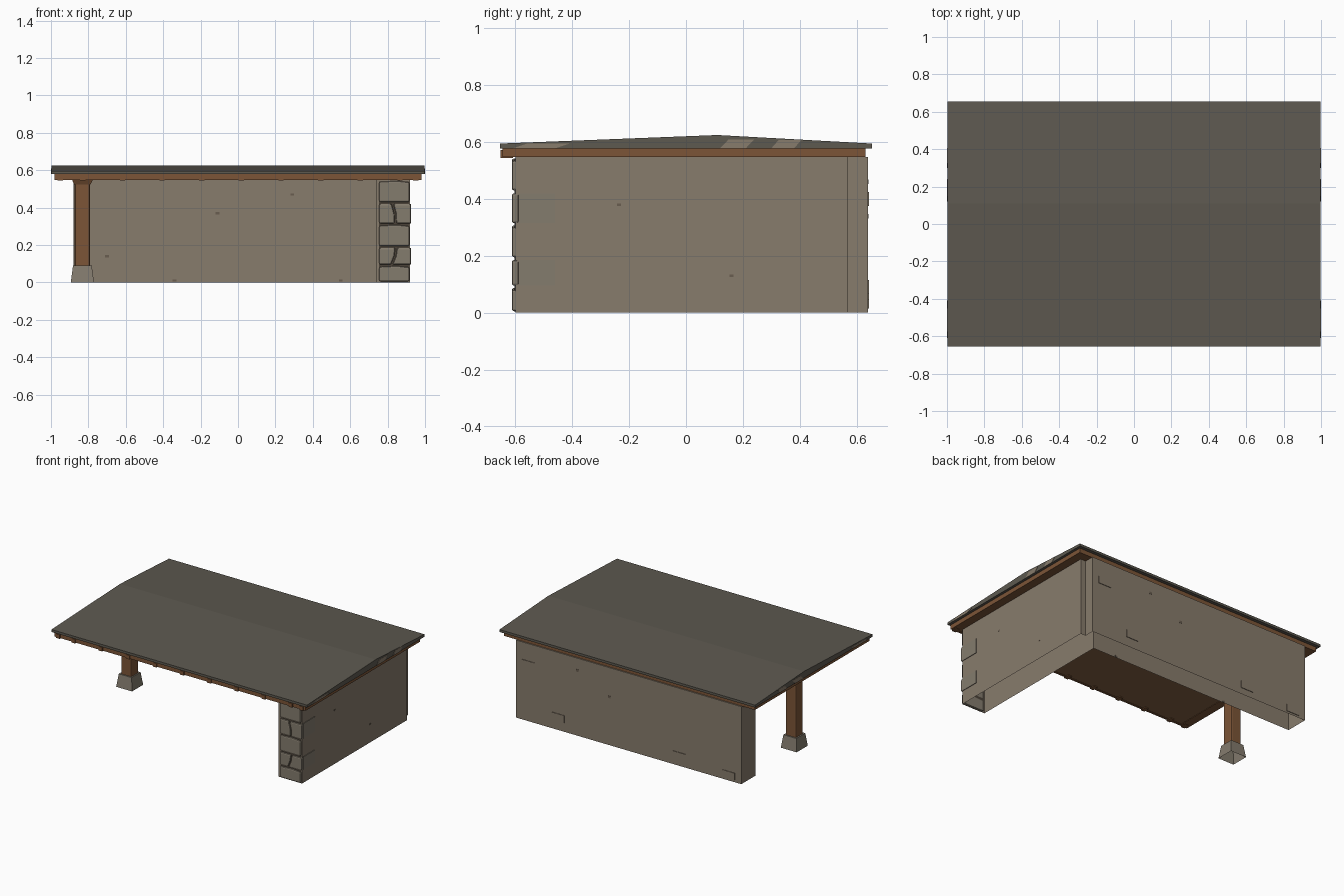
import bpy
import bmesh
from mathutils import Vector

if "Cube" in bpy.data.objects:
    bpy.data.objects.remove(bpy.data.objects["Cube"], do_unlink=True)


def material(name, red, green, blue):
    colour = (red, green, blue, 1)
    mat = bpy.data.materials.new(name)
    mat.use_nodes = True
    mat.diffuse_color = colour
    mat.node_tree.nodes["Principled BSDF"].inputs["Base Color"].default_value = colour
    return mat


plaster = material("plaster", 0.245, 0.2, 0.15)
stone = material("stone", 0.23, 0.2, 0.155)
mortar = material("dark mortar", 0.07, 0.055, 0.04)
slate = material("roof slate", 0.11, 0.1, 0.08)
wood = material("wood", 0.2, 0.09, 0.038)
ceiling_wood = material("ceiling wood", 0.23, 0.12, 0.055)
chipped = material("chipped plaster", 0.14, 0.11, 0.08)


def finish(name, bm, mat, bevel, hollow=False):
    """Turn the mesh into an object, with softened edges or an open underside where asked."""
    bmesh.ops.recalc_face_normals(bm, faces=bm.faces)
    if hollow:
        underside = [face for face in bm.faces if face.calc_center_median().z < 0.001]
        bmesh.ops.delete(bm, geom=underside, context="FACES")
    mesh = bpy.data.meshes.new(name)
    bm.to_mesh(mesh)
    bm.free()
    mesh.materials.append(mat)
    obj = bpy.data.objects.new(name, mesh)
    bpy.context.collection.objects.link(obj)
    if bevel:
        modifier = obj.modifiers.new("soft edges", "BEVEL")
        modifier.width = bevel
        modifier.segments = 2


# How an outline point and a depth become a position, for each direction of extrusion
placing = {
    "x": lambda across, height, depth: Vector((depth, across, height)),
    "y": lambda across, height, depth: Vector((across, depth, height)),
    "z": lambda across, along, depth: Vector((across, along, depth)),
}


def prism(name, outline, start, end, mat, axis="y", bevel=0, hollow=False):
    """Extrude an outline along the given axis."""
    place = placing[axis]
    bm = bmesh.new()
    face = bm.faces.new([bm.verts.new(place(*point, start)) for point in outline])
    extruded = bmesh.ops.extrude_face_region(bm, geom=[face])["geom"]
    moved = [part for part in extruded if isinstance(part, bmesh.types.BMVert)]
    bmesh.ops.translate(bm, verts=moved, vec=place(0, 0, end - start))
    if not any(face.is_valid and len(face.verts) == len(outline) and
               abs(face.calc_center_median().dot(place(0, 0, 1)) - start) < 0.0001 for face in bm.faces):
        bm.faces.new([vert for vert in bm.verts if vert not in moved])
    finish(name, bm, mat, bevel, hollow)


def box(name, mat, left, right, front, back, bottom, top):
    outline = [(left, bottom), (right, bottom), (right, top), (left, top)]
    prism(name, outline, front, back, mat)


def plate(name, mat, x, y, z, half_width, half_depth, half_height):
    box(name, mat, x - half_width, x + half_width, y - half_depth, y + half_depth,
        z - half_height, z + half_height)


def frustum(name, mat, x, y, half_bottom, half_top, bottom, top, bevel=0, hollow=False):
    bm = bmesh.new()
    bmesh.ops.create_cube(bm, size=2)
    for vert in bm.verts:
        upper = vert.co.z > 0
        half = half_top if upper else half_bottom
        vert.co = (x + vert.co.x * half, y + vert.co.y * half, top if upper else bottom)
    finish(name, bm, mat, bevel, hollow)


# Shared levels and edges
roof_bottom, roof_edge, ridge = 0.578, 0.595, 0.625
roof_half_depth, ridge_y = 0.655, 0.11
beam_bottom, beam_outer, beam_front, beam_back = 0.547, 0.98, -0.645, 0.632
wall_outer, wall_inner, wall_front, wall_back = 0.92, 0.738, -0.6, 0.64
notch, back_wall_inner, back_wall_half = 0.57, 0.48, 0.88
pillar_left = 0.755

# Low gabled roof, ridge set toward the back
gable = [(-roof_half_depth, roof_bottom), (roof_half_depth, roof_bottom),
         (roof_half_depth, roof_edge), (ridge_y, ridge), (-roof_half_depth, roof_edge)]
prism("roof", gable, -0.998, 0.998, slate, axis="x")

# Worn pale patches on both gable ends
for y, width in ((-0.61, 0.15), (0.12, 0.09), (0.3, 0.08)):
    slant = width / 3
    patch_top = roof_edge if y < 0 else roof_edge + slant / 2
    patch = [(y, roof_bottom), (y + width, roof_bottom), (y + width + slant, patch_top), (y + slant, patch_top)]
    for side in (-1, 1):
        prism("gable_patch", patch, side * 0.995, side, plaster, axis="x")

# Wooden eaves frame with a boarded ceiling inside
for side in (-1, 1):
    left, right = sorted((side * wall_outer, side * beam_outer))
    box("side_eaves_beam", wood, left, right, beam_front, beam_back, beam_bottom, roof_bottom)
box("front_eaves_beam", wood, -wall_outer, wall_outer, beam_front, -0.63, beam_bottom, roof_bottom)
box("back_eaves_beam", wood, -wall_outer, wall_outer, notch, beam_back, beam_bottom, roof_bottom)
box("ceiling", ceiling_wood, -wall_outer, wall_outer, -0.63, notch, 0.55, roof_bottom)

# Joist ends along the front eaves
joists = [-0.83 + 0.212 * step for step in range(9)]
for x in [-0.95, *joists, 0.95]:
    plate("joist_end", wood, x, -0.63, 0.558, 0.014, 0.022, 0.014)

# L-shaped wall shell, open below, with a notched outer corner
wall_plan = [(wall_inner, wall_front), (wall_outer, wall_front), (wall_outer, notch),
             (back_wall_half, notch), (back_wall_half, wall_back), (-back_wall_half, wall_back),
             (-back_wall_half, back_wall_inner), (wall_inner, back_wall_inner)]
prism("walls", wall_plan, 0, beam_bottom, plaster, axis="z", hollow=True)

# Stone facing on the front end of the side wall
box("stone_mortar", mortar, pillar_left, 0.914, wall_front - 0.004, wall_front + 0.01, 0.008, 0.54)


def facing_stone(outline):
    prism("facing_stone", outline, wall_front - 0.013, wall_front + 0.012, stone, bevel=0.008)


gap = 0.005
courses = [0, 0.09, 0.19, 0.31, 0.425, 0.545]
for course, (low, high) in enumerate(zip(courses, courses[1:])):
    low, high = low + gap, high - gap
    middle = (low + high) / 2
    if course % 2 == 0:
        # One wide stone with a slightly crooked top
        facing_stone([(pillar_left, low), (0.916, low), (0.916, high - gap),
                      (0.85, high + gap / 2), (pillar_left, high - gap / 2)])
        continue
    # Two stones with a bent joint, the outer one wrapping round the corner
    lean = 2 * gap if course == 1 else -2 * gap
    joint = [(0.832 - lean, low), (0.84, middle), (0.836 + lean, high)]
    inner = [(across - gap, height) for across, height in joint]
    outer = [(across + gap, height) for across, height in joint]
    facing_stone([(pillar_left, high), (pillar_left, low), *inner])
    facing_stone([(0.924, high), (0.924, low), *outer])
    box("corner_stone", stone, 0.9, 0.924, wall_front + 0.012, -0.46, low, high)

# Bricks just proud of the back wall
for x, z in ((0.78, 0.4), (0.55, 0.09), (-0.4, 0.07), (-0.78, 0.04)):
    plate("back_brick", plaster, x, wall_back, z, 0.05, 0.004, 0.025)

# Small chips in the plaster
for x, z in ((-0.7, 0.14), (-0.11, 0.37), (0.29, 0.47), (-0.34, 0.01), (0.55, 0.01)):
    plate("front_chip", chipped, x, back_wall_inner, z, 0.01, 0.002, 0.006)
for x, z in ((0.4, 0.46), (0.15, 0.34)):
    plate("back_chip", chipped, x, wall_back, z, 0.01, 0.002, 0.008)
for y, z in ((-0.235, 0.38), (0.16, 0.13)):
    plate("side_chip", chipped, wall_outer, y, z, 0.002, 0.007, 0.004)

# Supporting post on a tapered hollow stone footing
post_x, post_y = -0.832, -0.02
frustum("post_footing", stone, post_x, post_y, 0.062, 0.05, 0, 0.09, hollow=True)
frustum("post", wood, post_x, post_y, 0.041, 0.041, 0.08, 0.55, bevel=0.01)
frustum("post_capital", wood, post_x, post_y, 0.043, 0.056, 0.522, 0.55)
for offset in (-0.018, 0.018):
    plate("post_peg", wood, post_x + offset, post_y, 0.497, 0.007, 0.045, 0.007)
